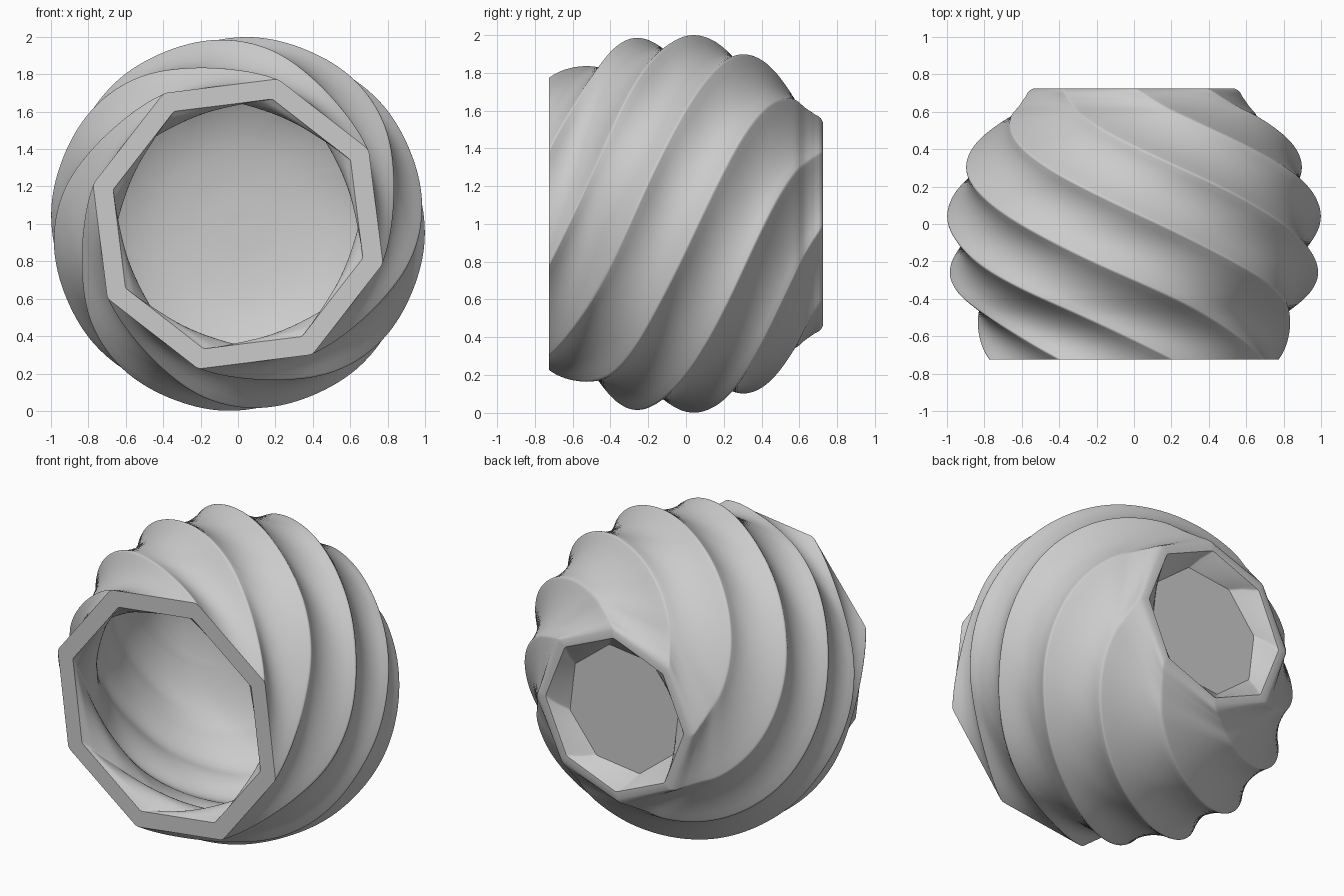
import bpy, bmesh, math
from mathutils import Vector

if "Cube" in bpy.data.objects:
    bpy.data.objects.remove(bpy.data.objects["Cube"])

SIDES = 8
Y_END = 0.725


def octagon(rnd):
    """Unit octagon with rounded corners (rnd = rounding), as (x, z) points."""
    pts, step, core = [], 2 * math.pi / SIDES, 1 - rnd
    arc, flat = 4, 9
    for k in range(SIDES):
        a = k * step
        c = Vector((math.cos(a), math.sin(a))) * core
        for i in range(arc + 1):
            b = a - step / 2 + step * i / arc
            pts.append(c + Vector((math.cos(b), math.sin(b))) * rnd)
        n = a + step / 2
        off = Vector((math.cos(n), math.sin(n))) * rnd
        c2 = Vector((math.cos(a + step), math.sin(a + step))) * core
        for i in range(1, flat):
            pts.append(c.lerp(c2, i / flat) + off)
    return pts


def smooth_path(ctrl, steps):
    """Catmull-Rom curve through (y, radius) points."""
    p = [Vector(c) for c in ctrl]
    p = [2 * p[0] - p[1]] + p + [2 * p[-1] - p[-2]]
    out = []
    for i in range(1, len(p) - 2):
        a, b, c, d = p[i - 1:i + 3]
        for s in range(steps):
            t = s / steps
            out.append(0.5 * (2 * b + (c - a) * t + (2 * a - 5 * b + 4 * c - d) * t * t
                              + (3 * b - a - 3 * c + d) * t ** 3))
    return out + [p[-2]]


def twist(y):
    t = (y + Y_END) / (2 * Y_END)
    return math.radians(74.6 + 194.4 * t + 0.5 * math.sin(math.pi * t)
                        + 3 * math.sin(2 * math.pi * t))


# Outer wall, from mouth to foot
outer = smooth_path([(-0.725, 0.80), (-0.6, 0.828), (-0.5, 0.872), (-0.37, 0.95),
                     (-0.25, 0.99), (-0.1, 1.0), (0.04, 1.0), (0.2, 0.97),
                     (0.32, 0.918), (0.45, 0.83), (0.57, 0.715), (0.63, 0.635),
                     (0.68, 0.585)], 11)
# Rounded foot, then the recess under it
foot = [Vector(v) for v in [(0.70, 0.572), (0.715, 0.558), (0.725, 0.537),
                            (0.725, 0.49), (0.675, 0.445), (0.625, 0.4)]]
# Inner wall, from mouth past a narrow throat to the bowl-shaped floor
inner = smooth_path([(-0.725, 0.69), (-0.68, 0.668), (-0.58, 0.668), (-0.47, 0.72),
                     (-0.36, 0.79), (-0.25, 0.835), (-0.1, 0.855), (0.04, 0.855),
                     (0.2, 0.82), (0.32, 0.755), (0.42, 0.65), (0.5, 0.47),
                     (0.54, 0.25), (0.55, 0.02)], 10)

# Loft one closed shell from inner floor, over the rim, to the foot recess
bm = bmesh.new()
rings = []


def add_ring(y, r, rnd):
    a = twist(y)
    ca, sa = math.cos(a), math.sin(a)
    rings.append([bm.verts.new((r * (p.x * ca - p.y * sa), y,
                                1 + r * (p.x * sa + p.y * ca))) for p in octagon(rnd)])


for y, r in reversed(inner):
    add_ring(y, r, 0.04 + 0.9 * min(1, max(0, (y + Y_END) / (Y_END + 0.56))) ** 1.3)
for y, r in outer + foot:
    add_ring(y, r, 0.06)
n = len(rings[0])
for r0, r1 in zip(rings, rings[1:]):
    for i in range(n):
        j = (i + 1) % n
        bm.faces.new((r0[i], r0[j], r1[j], r1[i]))
bm.faces.new(rings[0])
bm.faces.new(rings[-1])
bmesh.ops.recalc_face_normals(bm, faces=bm.faces)

mesh = bpy.data.meshes.new("twisted_vase")
bm.to_mesh(mesh)
bm.free()
vase = bpy.data.objects.new("twisted_vase", mesh)
bpy.context.collection.objects.link(vase)
bpy.context.view_layer.objects.active = vase
vase.select_set(True)
bpy.ops.object.shade_smooth_by_angle(angle=math.radians(35))
